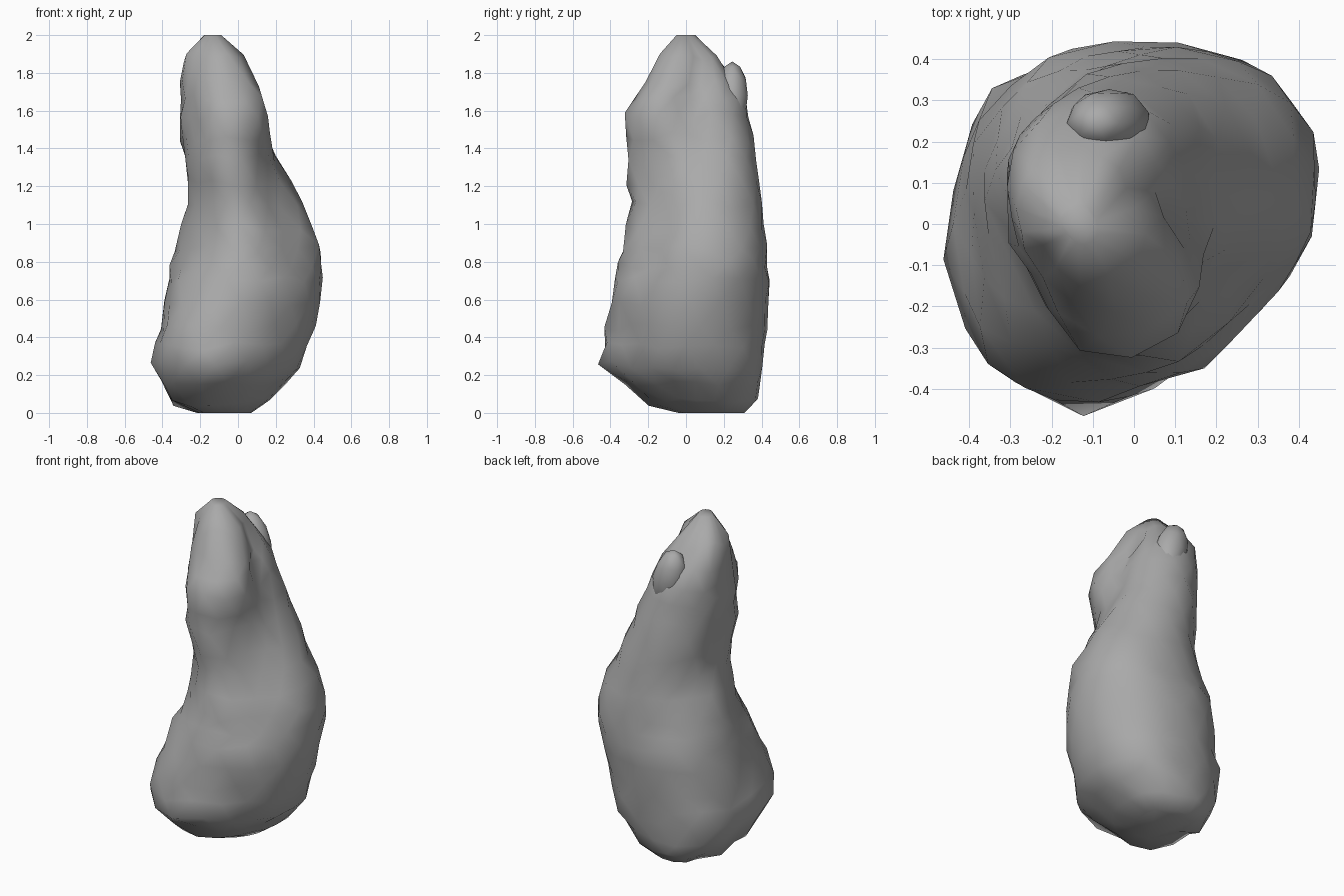
import bpy, bmesh, math, random
from mathutils import Vector

if "Cube" in bpy.data.objects:
    bpy.data.objects.remove(bpy.data.objects["Cube"])

random.seed(11)
SIDES = 16

stone = bpy.data.materials.new("stone grey")
stone.diffuse_color = (0.4, 0.4, 0.4, 1)
stone.use_nodes = True
stone.node_tree.nodes["Principled BSDF"].inputs["Base Color"].default_value = stone.diffuse_color

# Contours: z, centre x, centre y, then radii E NE N NW W SW S SE
SECTIONS = [
    (0.00, -0.06, 0.14, .13, .15, .17, .19, .15, .17, .18, .14),
    (0.06, -0.08, 0.10, .24, .28, .28, .29, .26, .33, .29, .25),
    (0.25, -0.03, 0.00, .36, .42, .41, .45, .42, .47, .44, .34),
    (0.45, 0.00, 0.00, .42, .44, .42, .46, .42, .47, .42, .36),
    (0.70, 0.03, 0.05, .42, .44, .39, .43, .40, .41, .44, .37),
    (0.87, 0.03, 0.06, .42, .41, .36, .38, .36, .33, .40, .34),
    (1.10, 0.00, 0.05, .34, .37, .34, .29, .27, .27, .35, .26),
    (1.35, -0.05, 0.04, .24, .33, .34, .28, .23, .26, .35, .27),
    (1.57, -0.07, 0.00, .18, .27, .34, .29, .24, .23, .32, .30),
    (1.75, -0.10, 0.05, .14, .20, .23, .24, .19, .20, .27, .28),
    (1.88, -0.13, 0.04, .13, .13, .15, .16, .15, .14, .18, .19),
    (2.00, -0.13, 0.00, .04, .04, .05, .05, .05, .04, .05, .05),
]

# Hollows and bumps: x, y, z, reach, push outward
DENTS = [
    (-0.42, -0.13, 0.50, 0.12, -0.04),   # groove beside the foot bulge
    (0.06, -0.38, 0.42, 0.09, -0.03),    # hollow above the foot
    (-0.10, -0.42, 0.31, 0.09, 0.02),    # foot bump
    (0.00, -0.28, 1.08, 0.08, -0.015),   # notch in the front ridge
]


def radius(radii, angle):
    # smooth periodic curve through the eight radii
    f = angle / (math.pi / 4)
    i, t = int(f), f - int(f)
    a, b, c, d = (radii[(i + k) % 8] for k in (-1, 0, 1, 2))
    return b + 0.5 * t * (c - a + t * (2*a - 5*b + 4*c - d + t * (3*(b - c) + d - a)))


def finish(bm, name):
    bmesh.ops.recalc_face_normals(bm, faces=bm.faces)
    mesh = bpy.data.meshes.new(name)
    bm.to_mesh(mesh)
    bm.free()
    for p in mesh.polygons:
        p.use_smooth = True
    mesh.materials.append(stone)
    ob = bpy.data.objects.new(name, mesh)
    bpy.context.collection.objects.link(ob)


# Main rock: rough loft through the contours
rows = []
for a, b in zip(SECTIONS, SECTIONS[1:]):
    rows.append(a)
    if b[0] - a[0] > 0.15:
        rows.append([(p + q) / 2 for p, q in zip(a, b)])
rows.append(SECTIONS[-1])

bm = bmesh.new()
rings = []
for n, row in enumerate(rows):
    z, cx, cy, radii = row[0], row[1], row[2], row[3:]
    end = n in (0, len(rows) - 1)
    ring = []
    for i in range(SIDES):
        ang = 2 * math.pi * (i + 0.5 * (n % 2)) / SIDES
        out = Vector((math.cos(ang), math.sin(ang), 0))
        co = Vector((cx, cy, z)) + out * radius(radii, ang)
        push = 0
        for x, y, h, reach, amount in DENTS:
            push += amount * math.exp(-((co - Vector((x, y, h))).length / reach) ** 2)
        if not end:
            push += random.uniform(-0.013, 0.013)
            co.z += random.uniform(-0.025, 0.025)
        ring.append(bm.verts.new(co + out * push))
    rings.append(ring)
for n, (lo, hi) in enumerate(zip(rings, rings[1:])):
    for i in range(SIDES):
        j = (i + 1) % SIDES
        if n % 2 == 0:
            bm.faces.new((lo[i], lo[j], hi[i]))
            bm.faces.new((lo[j], hi[j], hi[i]))
        else:
            bm.faces.new((lo[i], hi[j], hi[i]))
            bm.faces.new((lo[i], lo[j], hi[j]))
bm.faces.new(rings[0])
bm.faces.new(rings[-1])
finish(bm, "main_rock")

# Small knob behind the summit, running down into the back
bm = bmesh.new()
bmesh.ops.create_icosphere(bm, subdivisions=2, radius=1)
for v in bm.verts:
    k = random.uniform(0.95, 1.03)
    lean = 0.03 * (1 - v.co.z)
    v.co = Vector((-0.09 + lean + 0.1 * k * v.co.x, 0.245 + 0.085 * k * v.co.y, 1.68 + 0.18 * v.co.z))
finish(bm, "summit_knob")
